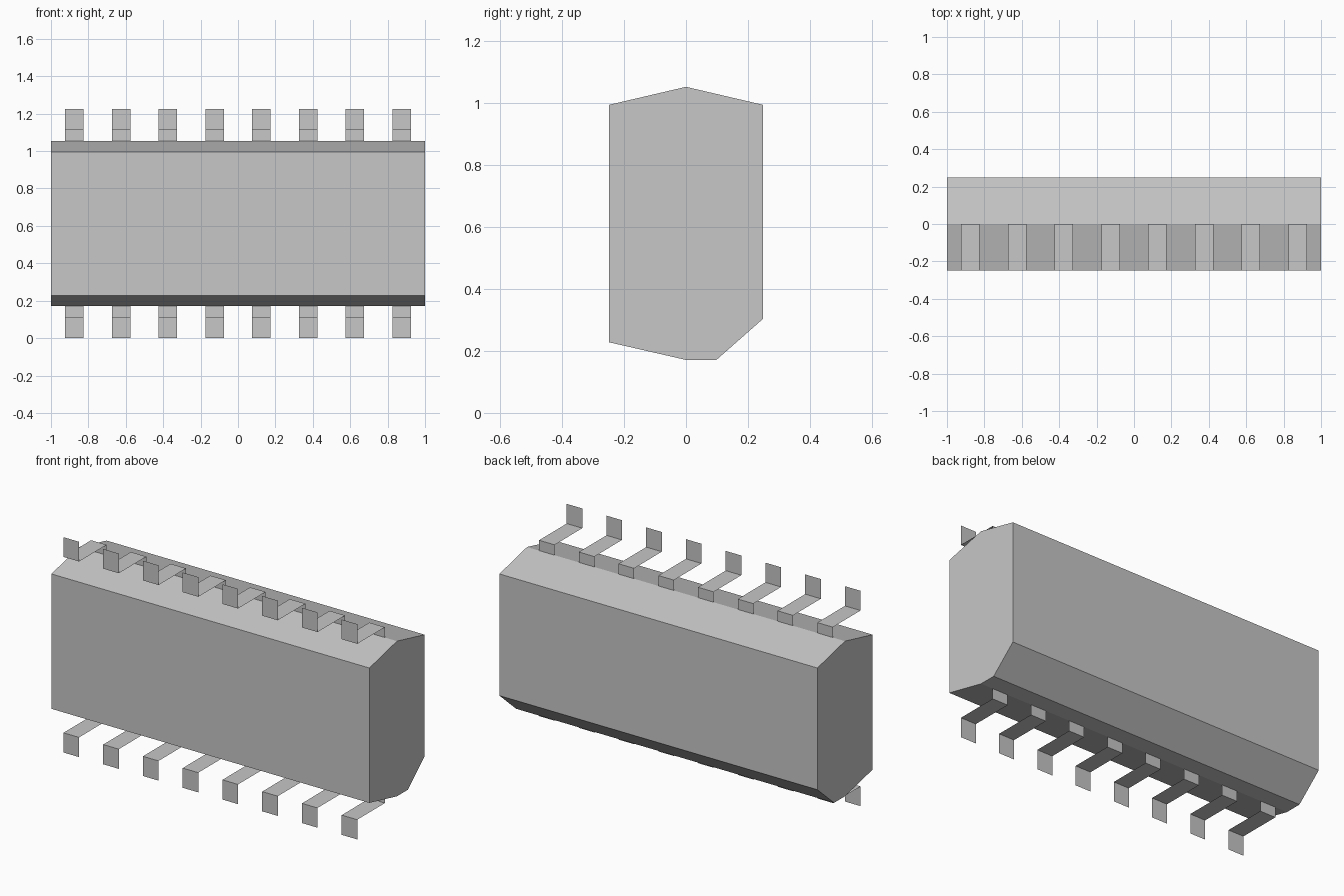
import bpy
import bmesh

cube = bpy.data.objects.get("Cube")
if cube:
    bpy.data.objects.remove(cube, do_unlink=True)

HALF_LENGTH = 1.0
HALF_DEPTH = 0.248
MID_Z = 0.612
PIN_COUNT = 8
PIN_PITCH = 0.25
PIN_WIDTH = 0.098

grey = bpy.data.materials.new("light grey")
grey.use_nodes = True
colour = (0.57, 0.57, 0.57, 1)
grey.diffuse_color = colour
grey.node_tree.nodes["Principled BSDF"].inputs["Base Color"].default_value = colour


def sweep(name, profile, x0, x1, closed):
    """Sweep a (y, z) profile along x, as a capped solid or an open strip."""
    bm = bmesh.new()
    rows = [[bm.verts.new((x, y, z)) for y, z in profile] for x in (x0, x1)]
    count = len(profile)
    for i in range(count if closed else count - 1):
        j = (i + 1) % count
        bm.faces.new((rows[0][i], rows[0][j], rows[1][j], rows[1][i]))
    if closed:
        for row in rows:
            bm.faces.new(row)
        bmesh.ops.recalc_face_normals(bm, faces=bm.faces[:])
    mesh = bpy.data.meshes.new(name)
    bm.to_mesh(mesh)
    bm.free()
    mesh.materials.append(grey)
    obj = bpy.data.objects.new(name, mesh)
    bpy.context.collection.objects.link(obj)
    return obj


# Chip body with peaked long edges and one wide chamfer
body_profile = [
    (-HALF_DEPTH, 0.228), (0, 0.171), (0.098, 0.171), (HALF_DEPTH, 0.303),
    (HALF_DEPTH, 0.995), (0, 1.053), (-HALF_DEPTH, 0.995),
]
sweep("chip_body", body_profile, -HALF_LENGTH, HALF_LENGTH, True)

# Thin bent pins: short stub, long shelf, then a foot turned outward
pin_profile = [(0, 1.053), (0, 1.112), (-HALF_DEPTH, 1.112), (-HALF_DEPTH, 1.224)]
for side, sign in (("upper", 1), ("lower", -1)):
    profile = [(y, MID_Z + sign * (z - MID_Z)) for y, z in pin_profile]
    for i in range(PIN_COUNT):
        x = (i - (PIN_COUNT - 1) / 2) * PIN_PITCH
        sweep(f"{side}_pin_{i + 1}", profile, x - PIN_WIDTH / 2, x + PIN_WIDTH / 2, False)
